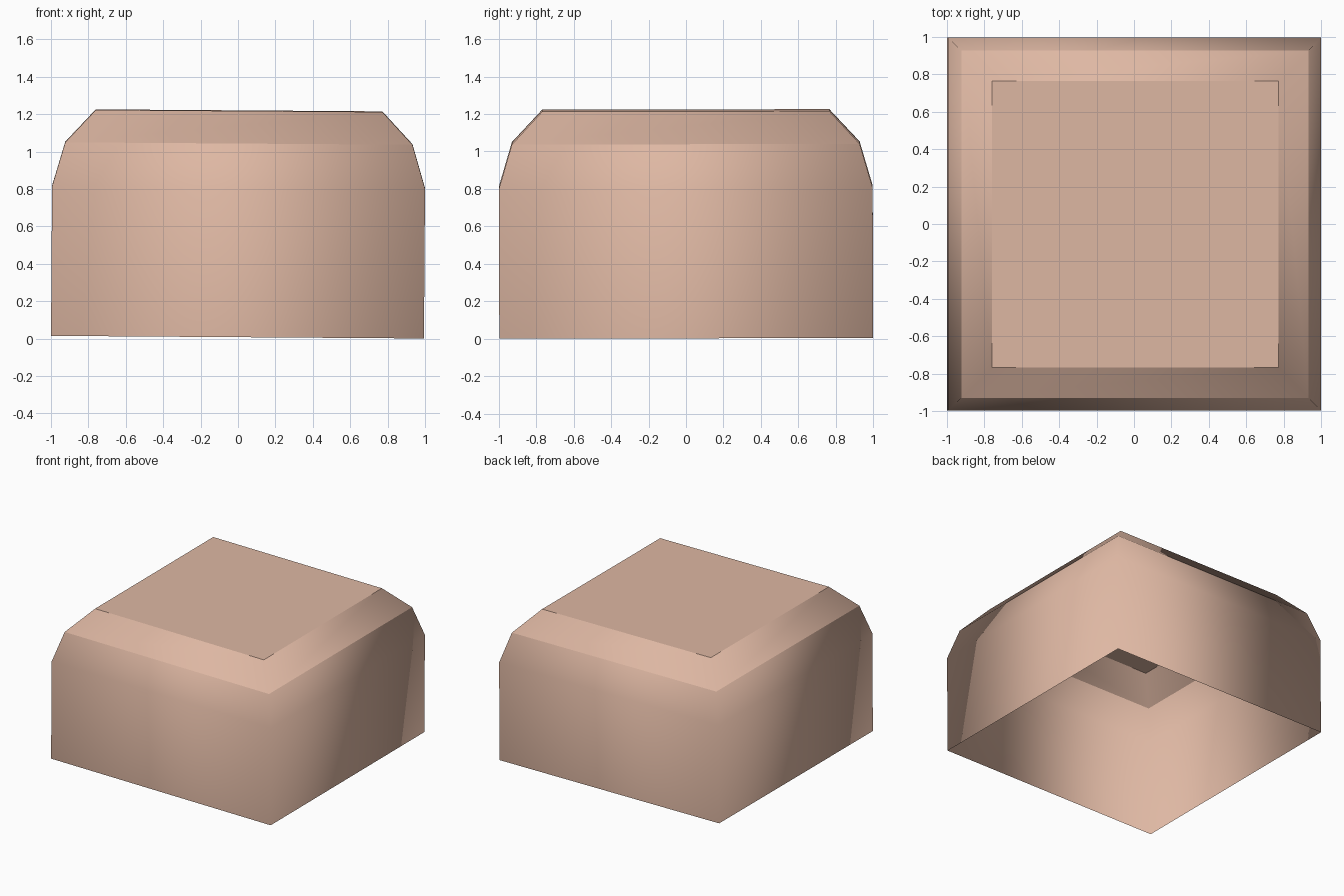
import bpy
import bmesh
from mathutils import Matrix, Vector

cube = bpy.data.objects.get("Cube")
if cube:
    bpy.data.objects.remove(cube, do_unlink=True)

# One warm clay colour
clay = bpy.data.materials.new("warm clay")
clay.use_nodes = True
colour = (0.73, 0.475, 0.365, 1)
clay.diffuse_color = colour
clay.node_tree.nodes["Principled BSDF"].inputs["Base Color"].default_value = colour

# Square rings: half width, height
profile = [(0.997, 0.01), (0.997, 0.81), (0.928, 1.045), (0.766, 1.219)]
corners = [(-1, -1), (1, -1), (1, 1), (-1, 1)]

bm = bmesh.new()
rings = [[bm.verts.new((sx * w, sy * w, z)) for sx, sy in corners]
         for w, z in profile]

# Walls and the two bevel bands, open underneath
for low, high in zip(rings, rings[1:]):
    for i in range(4):
        j = (i + 1) % 4
        bm.faces.new((low[i], low[j], high[j], high[i])).smooth = True

# Flat lid
bm.faces.new(rings[-1])

# Crisp edges above and below the upper bevel
for ring in rings[2:]:
    for i in range(4):
        bm.edges.get((ring[i], ring[(i + 1) % 4])).smooth = False

# The shell leans very slightly
pivot = Vector((0, 0, 0.4))
lean = Matrix.Rotation(0.007, 3, 'Y') @ Matrix.Rotation(0.002, 3, 'X')
bmesh.ops.rotate(bm, verts=bm.verts, cent=pivot, matrix=lean)

mesh = bpy.data.meshes.new("bevelled_shell")
bm.to_mesh(mesh)
bm.free()
mesh.materials.append(clay)
shell = bpy.data.objects.new("bevelled_shell", mesh)
bpy.context.collection.objects.link(shell)
